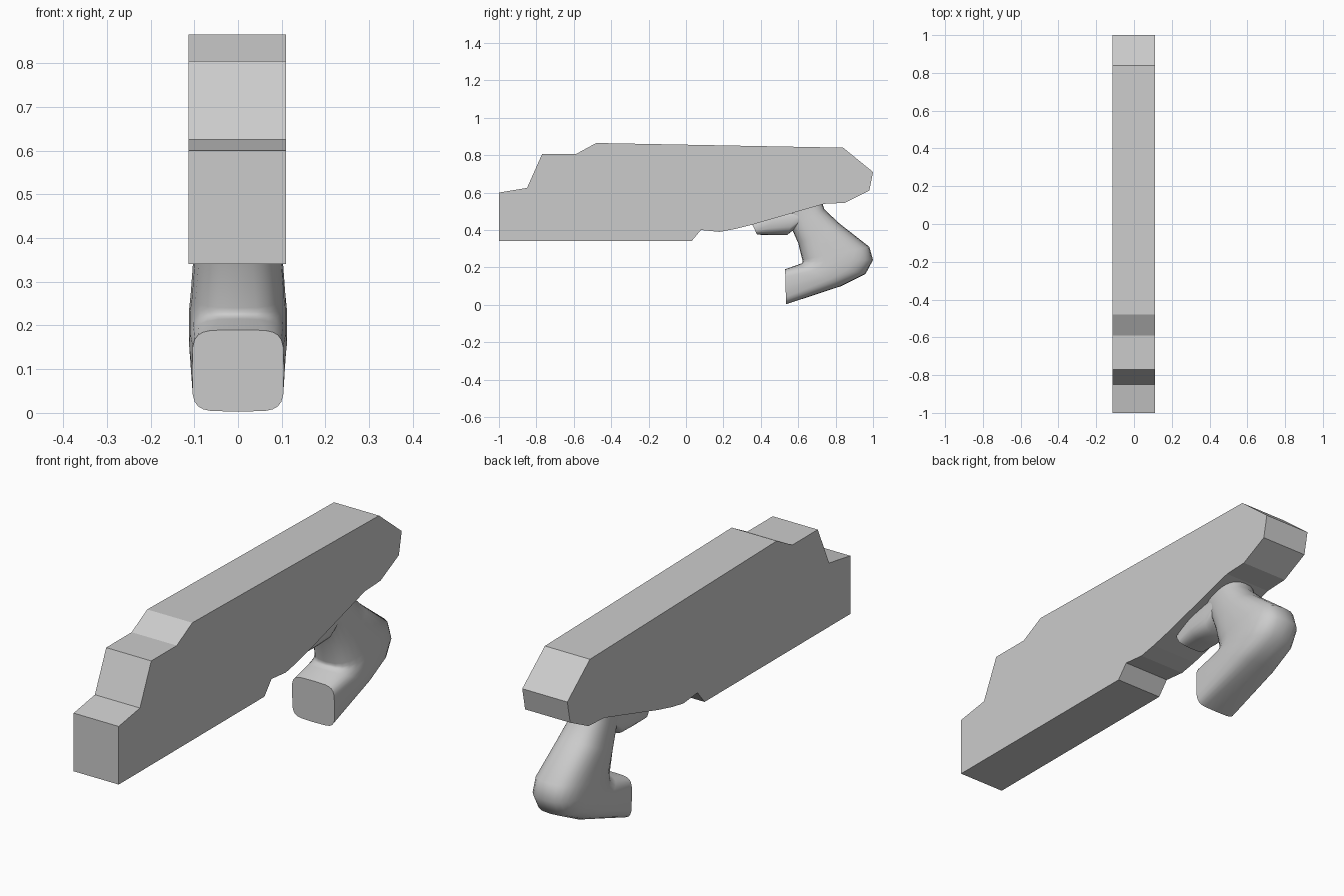
import bpy, bmesh, math
from mathutils import Vector

cube = bpy.data.objects.get("Cube")
if cube:
    bpy.data.objects.remove(cube, do_unlink=True)

grey = bpy.data.materials.new("light_grey")
grey.use_nodes = True
grey.diffuse_color = (0.6, 0.6, 0.6, 1)
grey.node_tree.nodes["Principled BSDF"].inputs["Base Color"].default_value = (0.6, 0.6, 0.6, 1)


def finish(name, bm, smooth=None):
    bmesh.ops.recalc_face_normals(bm, faces=bm.faces)
    mesh = bpy.data.meshes.new(name)
    bm.to_mesh(mesh)
    bm.free()
    mesh.materials.append(grey)
    obj = bpy.data.objects.new(name, mesh)
    bpy.context.collection.objects.link(obj)
    if smooth:
        bpy.ops.object.select_all(action='DESELECT')
        obj.select_set(True)
        bpy.context.view_layer.objects.active = obj
        bpy.ops.object.shade_smooth_by_angle(angle=math.radians(smooth))
    return obj


def slab(name, profile, x0, x1):
    """Extrude a side profile of (y, z) points across x."""
    bm = bmesh.new()
    face = bm.faces.new([bm.verts.new((x0, y, z)) for y, z in profile])
    out = bmesh.ops.extrude_face_region(bm, geom=[face])
    moved = [v for v in out["geom"] if isinstance(v, bmesh.types.BMVert)]
    bmesh.ops.translate(bm, verts=moved, vec=(x1 - x0, 0, 0))
    return finish(name, bm)


def loft(name, sections, sides=24, smooth=50):
    """Skin rounded sections: inner (y, z), outer (y, z), half width, squareness."""
    bm = bmesh.new()
    rings = []
    for inner, outer, half, power in sections:
        a, b = Vector((0, *inner)), Vector((0, *outer))
        mid, arm = (a + b) / 2, (b - a) / 2
        ring = []
        for i in range(sides):
            t = math.tau * i / sides
            c, s = math.cos(t), math.sin(t)
            u = math.copysign(abs(c) ** (2 / power), c)
            w = math.copysign(abs(s) ** (2 / power), s)
            ring.append(bm.verts.new(mid + arm * u + Vector((half * w, 0, 0))))
        rings.append(ring)
    for r, q in zip(rings, rings[1:]):
        for i in range(sides):
            j = (i + 1) % sides
            bm.faces.new((r[i], r[j], q[j], q[i]))
    bm.faces.new(rings[0])
    bm.faces.new(rings[-1])
    return finish(name, bm, smooth)


# Long flat main body
slab("main_body", [
    (-1, .34), (-1, .60), (-.85, .625), (-.77, .805), (-.59, .805),
    (-.48, .865), (.84, .84), (1, .71), (.98, .61), (.85, .545),
    (.74, .54), (.36, .43), (.26, .405), (.18, .39), (.08, .40), (.03, .34),
], -.113, .11)

# Curved grip: neck, rounded heel, then a squared forward end
loft("curved_grip", [
    ((.50, .50), (.72, .57), .08, 2.5),
    ((.56, .42), (.74, .51), .085, 2.5),
    ((.60, .33), (.82, .435), .10, 2.5),
    ((.622, .24), (.98, .31), .108, 2.8),
    ((.624, .23), (1.0, .24), .112, 2.8),
    ((.62, .222), (.96, .165), .112, 2.8),
    ((.60, .215), (.83, .10), .112, 3),
    ((.53, .19), (.535, .003), .105, 5),
])

# Short stub under the body, ahead of the grip
loft("front_stub", [
    ((.35, .44), (.38, .375), .07, 3),
    ((.46, .50), (.46, .373), .08, 3),
    ((.60, .52), (.54, .373), .08, 3),
    ((.64, .53), (.60, .42), .08, 3),
])
